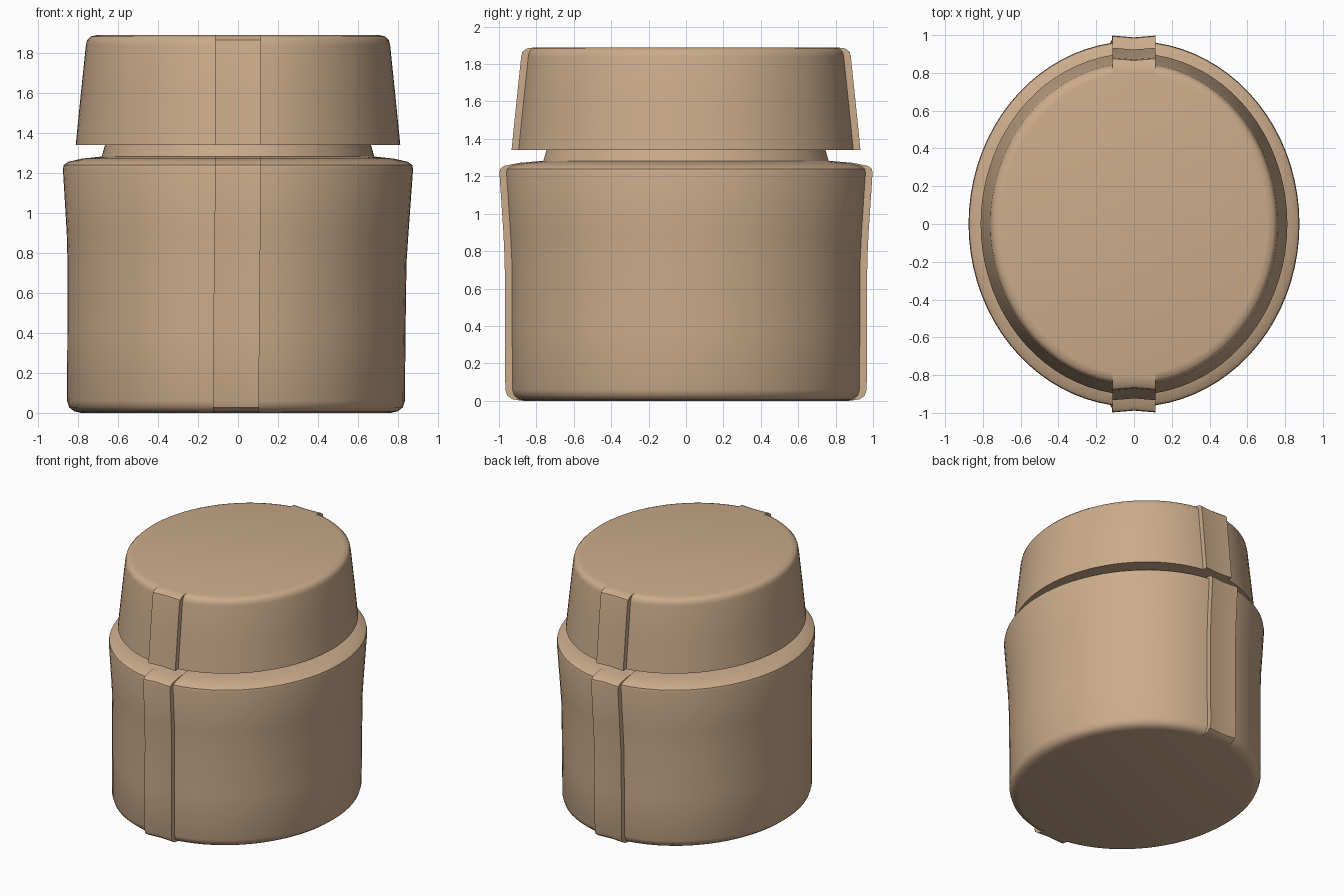
import bpy
import bmesh
import math

cube = bpy.data.objects.get("Cube")
if cube:
    bpy.data.objects.remove(cube, do_unlink=True)

# Single tan material
tan = bpy.data.materials.new("tan")
tan.use_nodes = True
colour = (0.60, 0.41, 0.26, 1)
tan.diffuse_color = colour
tan.node_tree.nodes["Principled BSDF"].inputs["Base Color"].default_value = colour

SIDE_STEPS = 36      # segments along each side between the ribs
RIB = 0.115          # half width of the front and back ribs
DEPTH_EXTRA = 0.092  # the oval is this much longer in y than in x


def oval_ring(rx, rib_depth, shift):
    """Oval outline with a raised, slightly dished rib at front and back."""
    ry = rx + DEPTH_EXTRA
    start = math.acos(RIB / rx)
    half = []
    for i in range(SIDE_STEPS + 1):
        a = -start + 2 * start * i / SIDE_STEPS
        half.append((rx * math.cos(a), ry * math.sin(a)))
    edge = ry * math.sin(start)
    half += [(RIB, edge + rib_depth),
             (0, edge + rib_depth * 0.75),
             (-RIB, edge + rib_depth)]
    # The other half is this one turned half way round
    return [(x + shift, y) for x, y in half] + [(shift - x, -y) for x, y in half]


def loft(name, profile):
    """Stack oval rings (radius, height, rib depth, x shift) and cap the ends."""
    bm = bmesh.new()
    rings = []
    for rx, z, rib_depth, shift in profile:
        rings.append([bm.verts.new((x, y, z)) for x, y in oval_ring(rx, rib_depth, shift)])
    n = len(rings[0])
    for low, high in zip(rings, rings[1:]):
        for i in range(n):
            j = (i + 1) % n
            bm.faces.new((low[i], low[j], high[j], high[i]))
    bm.faces.new(list(reversed(rings[0])))
    bm.faces.new(rings[-1])
    bmesh.ops.remove_doubles(bm, verts=bm.verts, dist=0.0001)
    bmesh.ops.recalc_face_normals(bm, faces=bm.faces)
    mesh = bpy.data.meshes.new(name)
    bm.to_mesh(mesh)
    bm.free()
    mesh.materials.append(tan)
    obj = bpy.data.objects.new(name, mesh)
    bpy.context.collection.objects.link(obj)
    bpy.ops.object.select_all(action="DESELECT")
    obj.select_set(True)
    bpy.context.view_layer.objects.active = obj
    bpy.ops.object.shade_smooth_by_angle(angle=math.radians(35))
    return obj


# Jar body: rounded foot, straight wall, flared shoulder
loft("jar_body", [
    (0.775, 0.0, 0.02, -0.01),
    (0.81, 0.008, 0.035, -0.01),
    (0.835, 0.028, 0.038, -0.01),
    (0.845, 0.06, 0.038, -0.01),
    (0.846, 0.4, 0.038, -0.008),
    (0.848, 0.75, 0.038, -0.005),
    (0.855, 0.9, 0.038, -0.002),
    (0.876, 1.22, 0.038, 0),
    (0.872, 1.24, 0.038, 0),
    (0.85, 1.256, 0.038, 0),
    (0.78, 1.272, 0.03, 0),
    (0.66, 1.285, 0, 0),
])

# Narrow neck joining body and lid
loft("neck", [
    (0.685, 1.27, 0, 0),
    (0.66, 1.36, 0, 0),
])

# Tapered lid with a rounded top rim
loft("lid", [
    (0.812, 1.34, 0.038, 0),
    (0.786, 1.6, 0.038, 0),
    (0.761, 1.84, 0.038, 0),
    (0.755, 1.865, 0.038, 0),
    (0.738, 1.883, 0.032, 0),
    (0.705, 1.89, 0.02, 0),
])
